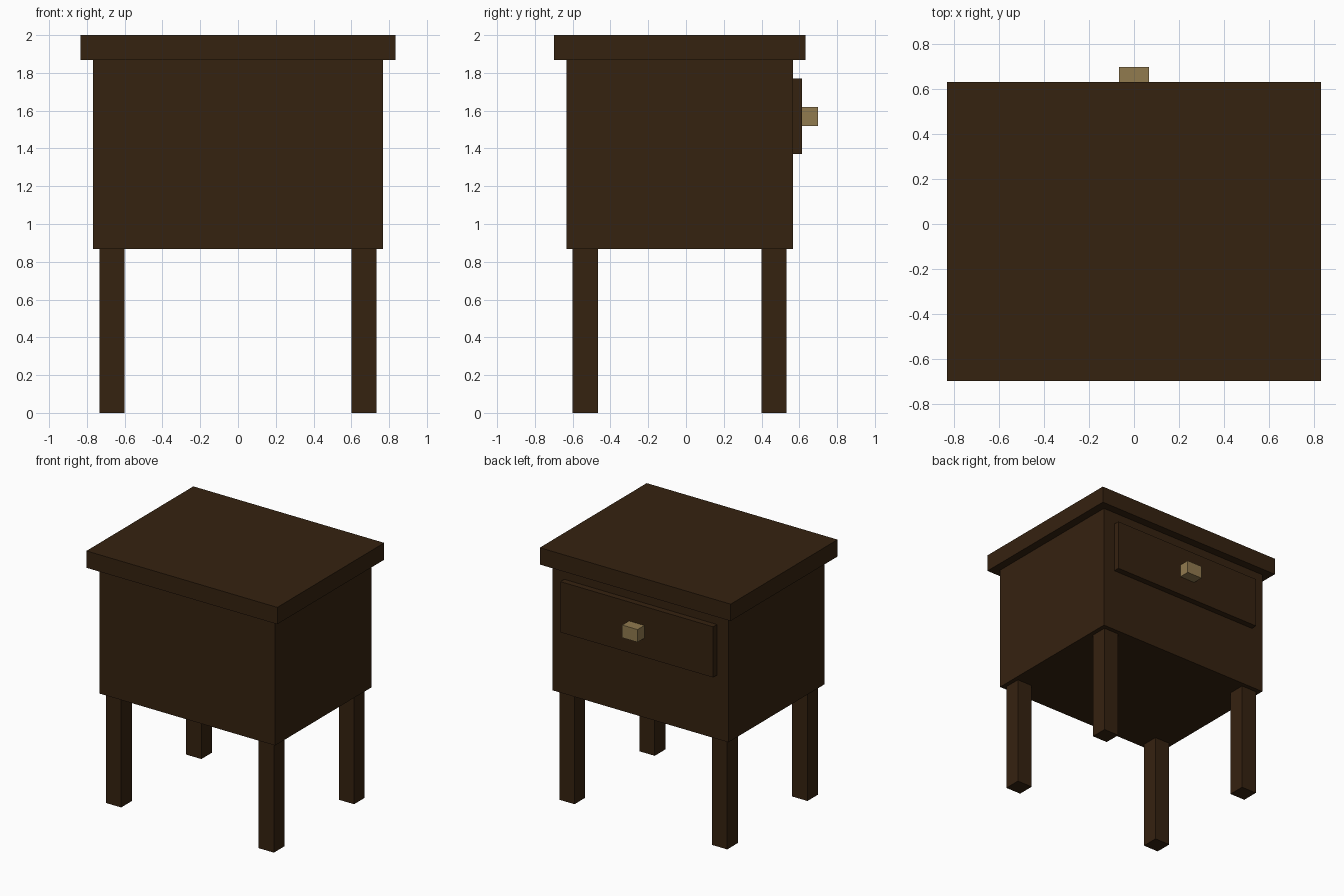
import bpy

cube = bpy.data.objects.get("Cube")
if cube:
    bpy.data.objects.remove(cube, do_unlink=True)


def make_material(name, rgb):
    mat = bpy.data.materials.new(name)
    mat.use_nodes = True
    color = (*rgb, 1.0)
    mat.diffuse_color = color
    mat.node_tree.nodes["Principled BSDF"].inputs["Base Color"].default_value = color
    return mat


def box(name, x, y, z, mat):
    """Box spanning the (low, high) range on each axis."""
    spans = (x, y, z)
    bpy.ops.mesh.primitive_cube_add(size=1, location=[(a + b) / 2 for a, b in spans])
    obj = bpy.context.object
    obj.name = name
    obj.scale = [b - a for a, b in spans]
    bpy.ops.object.transform_apply(location=False, rotation=False, scale=True)
    obj.data.materials.append(mat)
    return obj


wood = make_material("dark wood", (0.036, 0.016, 0.005))
brass = make_material("pale brass", (0.285, 0.197, 0.078))

leg_top, body_top = 0.867, 1.867
body_back = 0.567
drawer_face = 0.615

# Cabinet body and overhanging top
box("body", (-0.767, 0.767), (-0.633, body_back), (leg_top, body_top), wood)
box("table_top", (-0.833, 0.833), (-0.7, 0.633), (body_top, 2.0), wood)

# Four square legs
leg = 0.133
for side, x in (("right", -0.733), ("left", 0.6)):
    for end, y in (("front", -0.6), ("back", 0.4)):
        box(f"{end}_{side}_leg", (x, x + leg), (y, y + leg), (0, leg_top), wood)

# Raised drawer panel and its knob
box("drawer_panel", (-0.667, 0.667), (body_back, drawer_face), (1.37, 1.77), wood)
box("drawer_knob", (-0.067, 0.067), (drawer_face, 0.7), (1.52, 1.62), brass)
